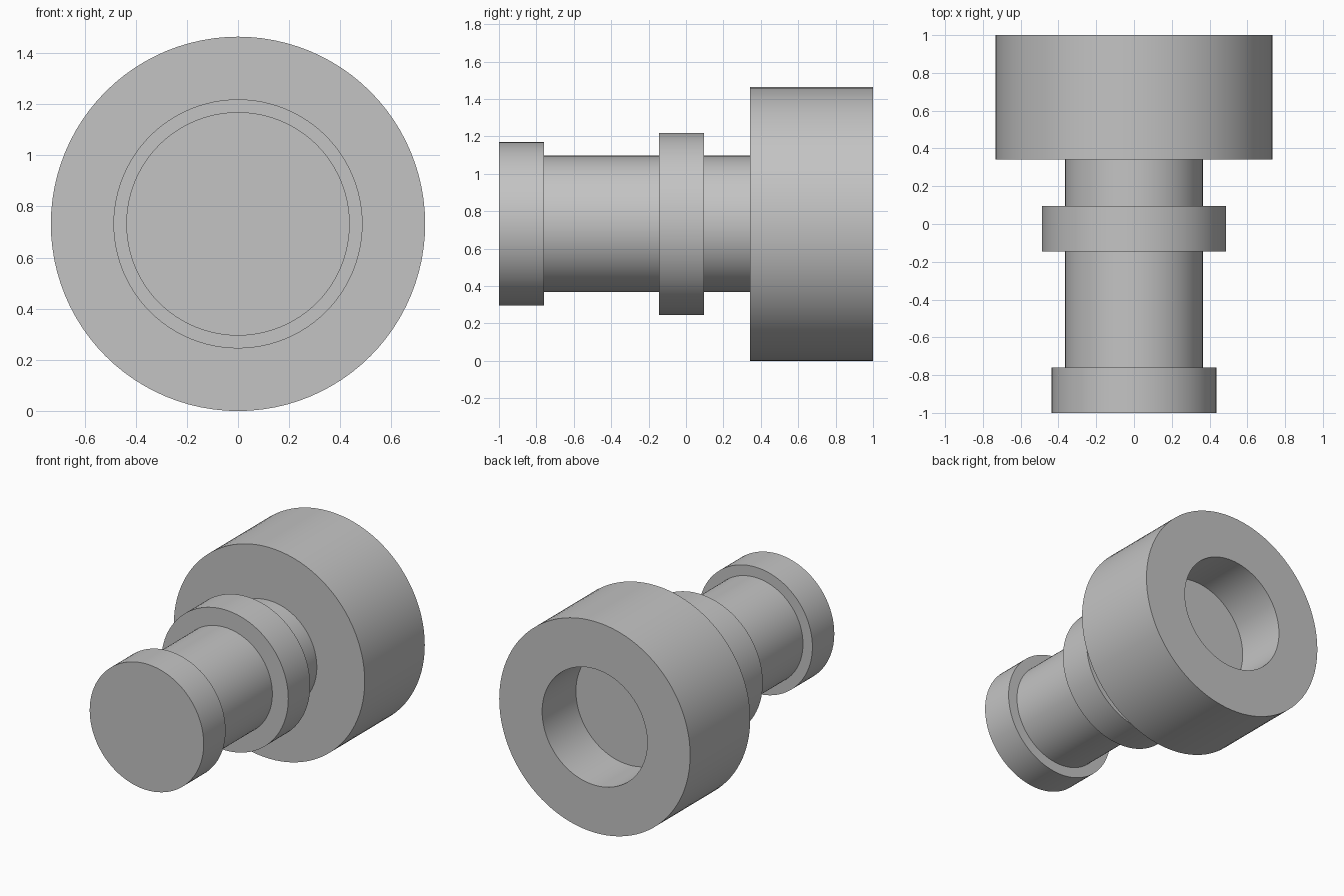
import bpy
import bmesh
import math
from mathutils import Matrix, Vector

cube = bpy.data.objects.get("Cube")
if cube:
    bpy.data.objects.remove(cube, do_unlink=True)

SEGMENTS = 96
AXIS_HEIGHT = 0.732

grey = bpy.data.materials.new("plain_grey")
grey.use_nodes = True
colour = (0.55, 0.55, 0.55, 1.0)
grey.diffuse_color = colour
grey.node_tree.nodes["Principled BSDF"].inputs["Base Color"].default_value = colour


def lathe(name, profile):
    """Spin (radius, y) points around the horizontal y axis."""
    bm = bmesh.new()
    verts = [bm.verts.new((r, y, 0)) for r, y in profile]
    edges = [bm.edges.new(pair) for pair in zip(verts, verts[1:])]
    bmesh.ops.spin(bm, geom=verts + edges, cent=(0, 0, 0), axis=(0, 1, 0),
                   angle=math.tau, steps=SEGMENTS, use_duplicate=False)
    bmesh.ops.remove_doubles(bm, verts=bm.verts, dist=0.0001)
    bmesh.ops.recalc_face_normals(bm, faces=bm.faces)
    bmesh.ops.transform(bm, matrix=Matrix.Translation(Vector((0, 0, AXIS_HEIGHT))),
                        verts=bm.verts)
    mesh = bpy.data.meshes.new(name)
    bm.to_mesh(mesh)
    bm.free()
    mesh.materials.append(grey)
    obj = bpy.data.objects.new(name, mesh)
    bpy.context.collection.objects.link(obj)
    bpy.ops.object.select_all(action='DESELECT')
    obj.select_set(True)
    bpy.context.view_layer.objects.active = obj
    bpy.ops.object.shade_smooth_by_angle(angle=math.radians(30))
    return obj


SHAFT, END, COLLAR, HEAD, BORE = 0.365, 0.437, 0.487, 0.732, 0.403

# One turned body: end flange, shaft, collar, shaft, head, blind bore
lathe("turned_fitting", [
    (0, -1), (END, -1), (END, -0.76),
    (SHAFT, -0.76), (SHAFT, -0.145),
    (COLLAR, -0.145), (COLLAR, 0.095),
    (SHAFT, 0.095), (SHAFT, 0.342),
    (HEAD, 0.342), (HEAD, 1),
    (BORE, 1), (BORE, 0.63), (0, 0.63),
])
